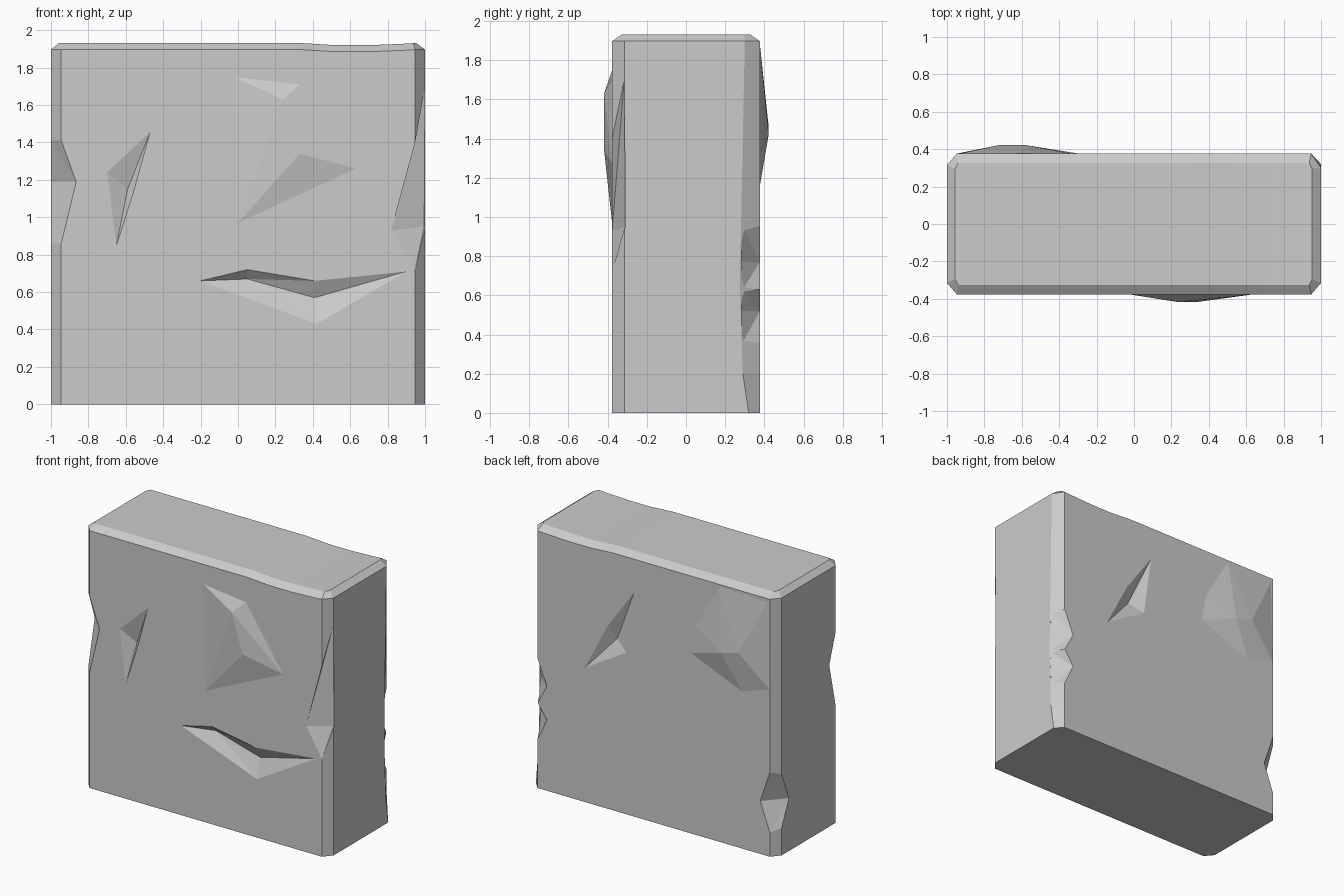
import bpy, bmesh
from mathutils import Vector

if "Cube" in bpy.data.objects:
    bpy.data.objects.remove(bpy.data.objects["Cube"])


def finish(bm, name):
    bmesh.ops.recalc_face_normals(bm, faces=bm.faces[:])
    me = bpy.data.meshes.new(name)
    bm.to_mesh(me)
    bm.free()
    ob = bpy.data.objects.new(name, me)
    bpy.context.collection.objects.link(ob)
    return ob


def ring(bm, z, x0, x1, yf, yb, cx, cy, back_right_y):
    """Chamfered rectangle at height z."""
    pts = [(x0 + cx, yf), (x1 - cx, yf), (x1, yf + cy), (x1, back_right_y),
           (x1 - cx, yb), (x0 + cx, yb), (x0, yb - cy), (x0, yf + cy)]
    return [bm.verts.new((x, y, z)) for x, y in pts]


# Stone block: stacked chamfered outlines
bm = bmesh.new()
D = 0.377
rings = [ring(bm, z, -1, 1, -D, D, 0.053, 0.062, by)
         for z, by in ((0, 0.32), (0.2, 0.29), (0.65, 0.275), (1.897, 0.30))]
rings.append(ring(bm, 1.932, -0.957, 0.952, -0.325, 0.325, 0.015, 0.03, 0.295))
for a, b in zip(rings, rings[1:]):
    for i in range(8):
        j = (i + 1) % 8
        bm.faces.new((a[i], a[j], b[j], b[i]))
bm.faces.new(rings[0][::-1])
bm.faces.new(rings[-1])

# Slight sag in the top right
for x in (0.33, 0.52, 0.7, 0.92):
    bmesh.ops.bisect_plane(bm, geom=bm.verts[:] + bm.edges[:] + bm.faces[:],
                           plane_co=(x, 0, 0), plane_no=(1, 0, 0))
for v in bm.verts:
    if v.co.z > 1.85 and 0.5 < v.co.x < 0.72:
        v.co.z -= 0.012
    elif v.co.z > 1.85 and 0.9 < v.co.x < 0.93:
        v.co.z -= 0.003
block = finish(bm, "stone_block")


def carve(name, pts, out, op='DIFFERENCE'):
    """Hull of pts, extended by 'out', combined with the block."""
    bm = bmesh.new()
    for p in pts:
        bm.verts.new(p)
        bm.verts.new(Vector(p) + Vector(out))
    res = bmesh.ops.convex_hull(bm, input=bm.verts[:])
    loose = [v for v in bm.verts if not v.link_faces]
    bmesh.ops.delete(bm, geom=loose, context='VERTS')
    ob = finish(bm, name)
    ob.hide_render = True
    ob.hide_viewport = True
    m = block.modifiers.new(name, 'BOOLEAN')
    m.operation = op
    m.solver = 'EXACT'
    m.object = ob


def face_pts(y, rim, deep, dy):
    return [(x, y, z) for x, z in rim] + [(x, y + dy, z) for x, z in deep]


# Raised lumps on front and back
carve("front_lump", face_pts(-D, [(-0.02, 1.75), (0.33, 1.71), (0.63, 1.26), (0, 0.97)],
                             [(0.24, 1.63), (0.33, 1.34)], -0.041), (0, 0.1, 0), 'UNION')
carve("back_lump", face_pts(D, [(-0.54, 1.88), (-0.93, 1.87), (-0.945, 1.23), (-0.72, 1.16),
                                (-0.3, 1.33), (-0.34, 1.54)],
                            [(-0.58, 1.42), (-0.72, 1.46)], 0.045), (0, -0.1, 0), 'UNION')

# Gouges in the front and back faces
OUT = (0, -0.05, 0)
carve("low_gouge_left", face_pts(-D, [(-0.2, 0.66), (0.05, 0.72), (0.41, 0.66), (0.42, 0.43)],
                                 [(0.05, 0.67), (0.41, 0.57)], 0.05), OUT)
carve("low_gouge_right", face_pts(-D, [(0.41, 0.66), (0.9, 0.71), (0.42, 0.43)],
                                  [(0.41, 0.57)], 0.05), OUT)
carve("left_gouge", face_pts(-D, [(-0.7, 1.24), (-0.47, 1.455), (-0.56, 1.13), (-0.65, 0.85)],
                             [(-0.59, 1.15)], 0.045), OUT)
carve("back_gouge", face_pts(D, [(0.16, 1.65), (0.38, 1.34), (0.56, 0.99), (0.225, 1.19)],
                             [(0.33, 1.25)], -0.05), (0, 0.05, 0))

# Chips along the vertical edges
carve("front_left_chip", [(-0.945, -D, 1.41), (-1, -0.315, 1.41), (-0.865, -D, 1.19),
                          (-1, -0.24, 1.19), (-0.945, -D, 0.86), (-1, -0.315, 0.86)],
      (-0.08, -0.08, 0))
carve("front_right_chip", [(0.82, -D, 0.93), (0.945, -0.36, 0.95), (0.995, -0.305, 0.95),
                           (0.947, -D, 1.4), (0.947, -D, 0.72), (1, -0.315, 1.7)],
      (0.08, -0.08, 0))
carve("back_left_chip", [(-0.947, D, 0.62), (-1, 0.315, 0.6), (-0.87, D, 0.39),
                         (-1, 0.23, 0.39), (-0.947, D, 0.18), (-1, 0.315, 0.2)],
      (-0.08, 0.08, 0))
for i, (top, mid, low) in enumerate(((0.95, 0.77, 0.63), (0.63, 0.52, 0.36))):
    carve("back_right_chip_%d" % i,
          [(0.945, D, top), (1, 0.29, top), (0.87, D, mid), (0.99, 0.275, mid),
           (0.945, D, low), (1, 0.29, low)], (0.08, 0.08, 0))
